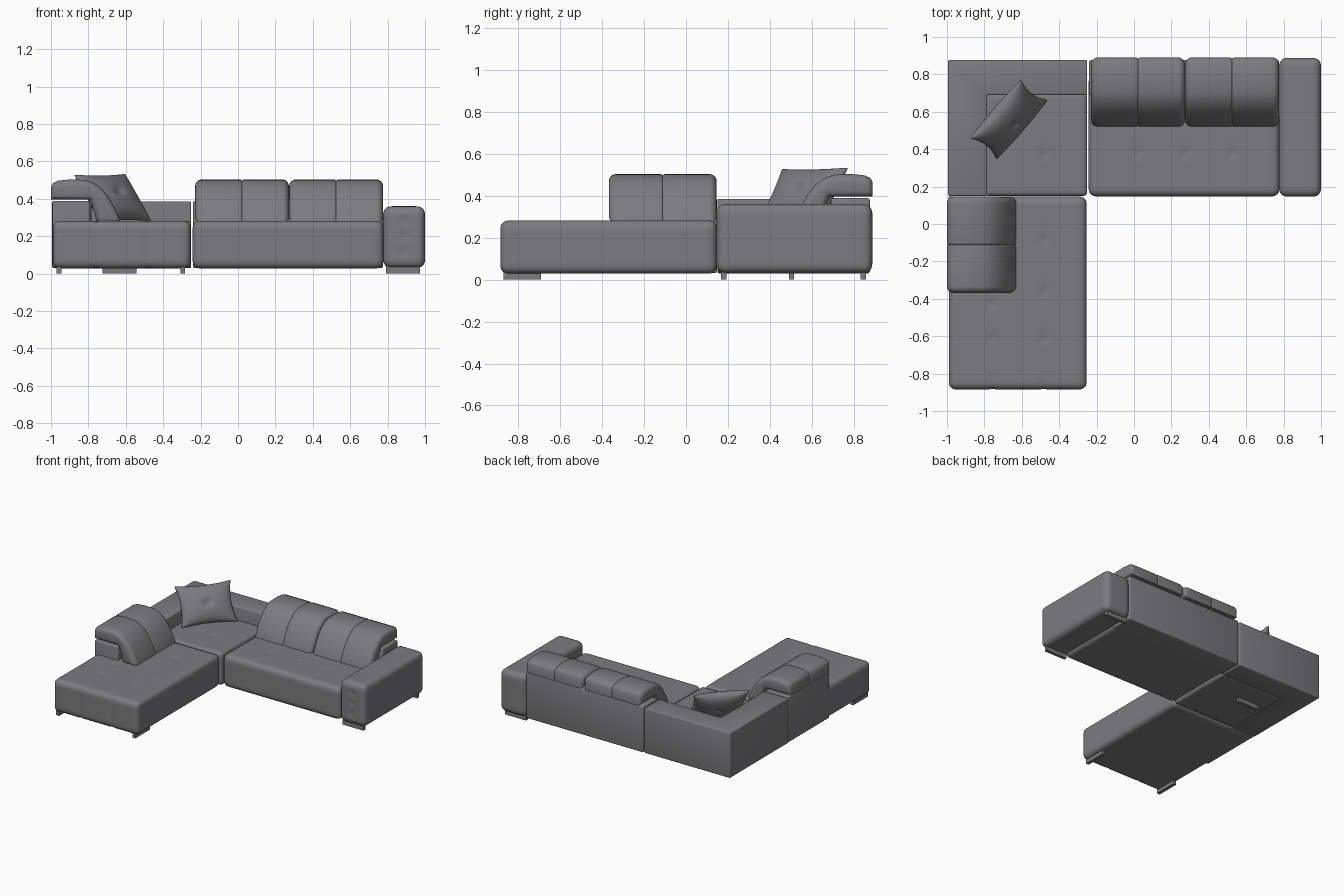
import bpy, bmesh, math
from mathutils import Vector

if "Cube" in bpy.data.objects:
    bpy.data.objects.remove(bpy.data.objects["Cube"])

grey = bpy.data.materials.new("grey upholstery")
grey.diffuse_color = (0.20, 0.20, 0.21, 1)
grey.use_nodes = True
grey.node_tree.nodes["Principled BSDF"].inputs["Base Color"].default_value = grey.diffuse_color


def finish(name, bm, angle=40):
    bmesh.ops.recalc_face_normals(bm, faces=bm.faces)
    me = bpy.data.meshes.new(name)
    bm.to_mesh(me)
    bm.free()
    ob = bpy.data.objects.new(name, me)
    bpy.context.collection.objects.link(ob)
    me.materials.append(grey)
    bpy.ops.object.select_all(action='DESELECT')
    ob.select_set(True)
    bpy.context.view_layer.objects.active = ob
    bpy.ops.object.shade_smooth_by_angle(angle=math.radians(angle))
    return ob


def soft_box(name, lo, hi, r, tufts=(), seams=(), step=0.018):
    """Box with rounded edges, dimples at tuft points and grooves at x seams on the front."""
    lo, hi = Vector(lo), Vector(hi)
    bm = bmesh.new()

    def shaped(p):
        inner = Vector([min(max(p[i], lo[i] + r), hi[i] - r) for i in range(3)])
        n = (p - inner).normalized()
        dip = 0.0
        for t in tufts:
            d = p - Vector(t)
            dip += 0.007 * math.exp(-d.length_squared / 0.0003)
            if abs(d.z) < 0.02:
                dip += 0.003 * math.exp(-(d.x / 0.012) ** 2 - (d.y / 0.05) ** 2)
        if p.y < lo.y + 0.08:
            for s in seams:
                dip += 0.005 * math.exp(-((p.x - s) / 0.01) ** 2)
        return inner + n * (r - dip)

    for a in range(3):
        b, c = (a + 1) % 3, (a + 2) % 3
        nb, nc = (max(8, round((hi[k] - lo[k]) / step)) for k in (b, c))
        for side in (lo[a], hi[a]):
            grid = []
            for i in range(nb + 1):
                row = []
                for j in range(nc + 1):
                    p = Vector()
                    p[a] = side
                    p[b] = lo[b] + (hi[b] - lo[b]) * i / nb
                    p[c] = lo[c] + (hi[c] - lo[c]) * j / nc
                    row.append(bm.verts.new(shaped(p)))
                grid.append(row)
            for i in range(nb):
                for j in range(nc):
                    bm.faces.new((grid[i][j], grid[i + 1][j], grid[i + 1][j + 1], grid[i][j + 1]))
    bmesh.ops.remove_doubles(bm, verts=bm.verts, dist=0.0002)
    return finish(name, bm)


def prism(name, outline, z0, z1, bevel=0.0):
    bm = bmesh.new()
    f = bm.faces.new([bm.verts.new((x, y, z0)) for x, y in outline])
    ext = bmesh.ops.extrude_face_region(bm, geom=[f])
    for v in ext['geom']:
        if isinstance(v, bmesh.types.BMVert):
            v.co.z = z1
    if bevel:
        bmesh.ops.recalc_face_normals(bm, faces=bm.faces)
        bmesh.ops.bevel(bm, geom=list(bm.edges), offset=bevel, segments=3,
                        profile=0.5, affect='EDGES')
    return finish(name, bm)


def rect(x0, y0, x1, y1):
    return [(x0, y0), (x1, y0), (x1, y1), (x0, y1)]


# Back cushion side outline: (distance from back, height)
PROFILE = [(0, 0.395), (0, 0.465), (0.012, 0.485), (0.04, 0.497), (0.10, 0.503), (0.18, 0.501),
           (0.225, 0.487), (0.265, 0.460), (0.305, 0.415), (0.34, 0.355), (0.365, 0.30),
           (0.372, 0.27), (0.245, 0.27), (0.232, 0.33), (0.205, 0.395)]


def inset(pts, d):
    out = []
    n = len(pts)
    for i in range(n):
        p0, p, p1 = (Vector(pts[(i + k) % n]) for k in (-1, 0, 1))
        e0, e1 = (p - p0).normalized(), (p1 - p).normalized()
        n0, n1 = Vector((e0.y, -e0.x)), Vector((e1.y, -e1.x))
        m = (n0 + n1) / max(0.5, 1 + n0.dot(n1))
        out.append(p + m * d)
    return out


def cushion(name, w0, w1, place):
    r = 0.035
    mid = (w0 + w1) / 2
    arc = [(r * (1 - math.sin(a)), r * (1 - math.cos(a)))
           for a in [math.pi / 2 * k / 6 for k in range(7)]]
    sections = [(w0 + o, d) for o, d in reversed(arc)]
    sections += [(mid - 0.012, 0), (mid - 0.004, 0.002), (mid, 0.006), (mid + 0.004, 0.002), (mid + 0.012, 0)]
    sections += [(w1 - o, d) for o, d in arc]
    # arc position and inset swap so the end face is the most inset section
    bm = bmesh.new()
    rings = []
    for w, d in sections:
        rings.append([bm.verts.new(place(p.x, w, p.y)) for p in inset(PROFILE, d)])
    n = len(PROFILE)
    for ra, rb in zip(rings, rings[1:]):
        for i in range(n):
            bm.faces.new((ra[i], ra[(i + 1) % n], rb[(i + 1) % n], rb[i]))
    bm.faces.new(rings[0])
    bm.faces.new(rings[-1])
    # keep the section order running from one end to the other
    return finish(name, bm, 45)


# Chaise
T = 0.282
soft_box("chaise_seat", (-0.99, -0.885, 0.028), (-0.253, 0.147, T), 0.038,
         tufts=[(-0.48, -0.09, T), (-0.48, -0.36, T), (-0.48, -0.61, T),
                (-0.76, -0.43, T), (-0.76, -0.61, T)], seams=(-0.76, -0.48))
prism("chaise_back", rect(-0.993, -0.362, -0.79, 0.147), 0.032, 0.388, 0.008)
cushion("chaise_back_cushion", -0.368, 0.146, lambda u, w, z: (-1 + u, w, z))

# Corner unit
soft_box("corner_seat", (-0.80, 0.15, 0.03), (-0.25, 0.70, T), 0.02, tufts=[(-0.48, 0.37, T)])
prism("corner_back", [(-0.995, 0.15), (-0.785, 0.15), (-0.785, 0.69), (-0.25, 0.69),
                      (-0.25, 0.876), (-0.995, 0.876)], 0.03, 0.385, 0.009)

# Right seat unit
soft_box("main_seat", (-0.242, 0.148, 0.028), (0.778, 0.80, T), 0.038,
         tufts=[(x, 0.375, T) for x in (0.02, 0.27, 0.52)])
prism("main_back", rect(-0.24, 0.69, 0.775, 0.876), 0.03, 0.388, 0.009)
for i, (a, b) in enumerate(((-0.229, 0.272), (0.274, 0.775))):
    cushion(f"main_back_cushion_{i + 1}", a, b, lambda u, w, z: (w, 0.89 - u, z))

# Armrest
soft_box("armrest", (0.776, 0.146, 0.03), (1.0, 0.888, 0.36), 0.042,
         tufts=[(0.888, 0.146, z) for z in (0.12, 0.20, 0.28)])

# Runner feet
for name, r in {"chaise_foot_left": rect(-0.97, -0.87, -0.945, -0.69),
                "chaise_foot_right": rect(-0.308, -0.87, -0.283, -0.69),
                "arm_foot_front": rect(0.79, 0.168, 0.972, 0.192),
                "arm_foot_back": rect(0.79, 0.832, 0.972, 0.857),
                "corner_foot": rect(-0.725, 0.49, -0.543, 0.514)}.items():
    prism(name, r, 0.0, 0.04)

# Scatter pillow leaning in the corner
bm = bmesh.new()
N = 28
center = Vector((-0.67, 0.56, 0.405))
across = Vector((0.135, 0.157, 0.003))
up = Vector((-0.07, 0.055, 0.125))
out = across.cross(up).normalized()
for side in (-1, 1):
    g = []
    for i in range(N + 1):
        row = []
        for j in range(N + 1):
            u, v = (math.sin(math.pi / 2 * (2 * k / N - 1)) for k in (i, j))
            puff = 0.068 * ((1 - u * u) * (1 - v * v)) ** 0.45
            puff -= 0.022 * math.exp(-(u * u + v * v) / 0.03)
            x = u * (1 - 0.11 * (1 - v * v))
            y = v * (1 - 0.11 * (1 - u * u))
            row.append(bm.verts.new(center + across * x + up * y + out * side * puff))
        g.append(row)
    for i in range(N):
        for j in range(N):
            bm.faces.new((g[i][j], g[i + 1][j], g[i + 1][j + 1], g[i][j + 1]))
bmesh.ops.remove_doubles(bm, verts=bm.verts, dist=0.0002)
finish("scatter_pillow", bm, 60)
